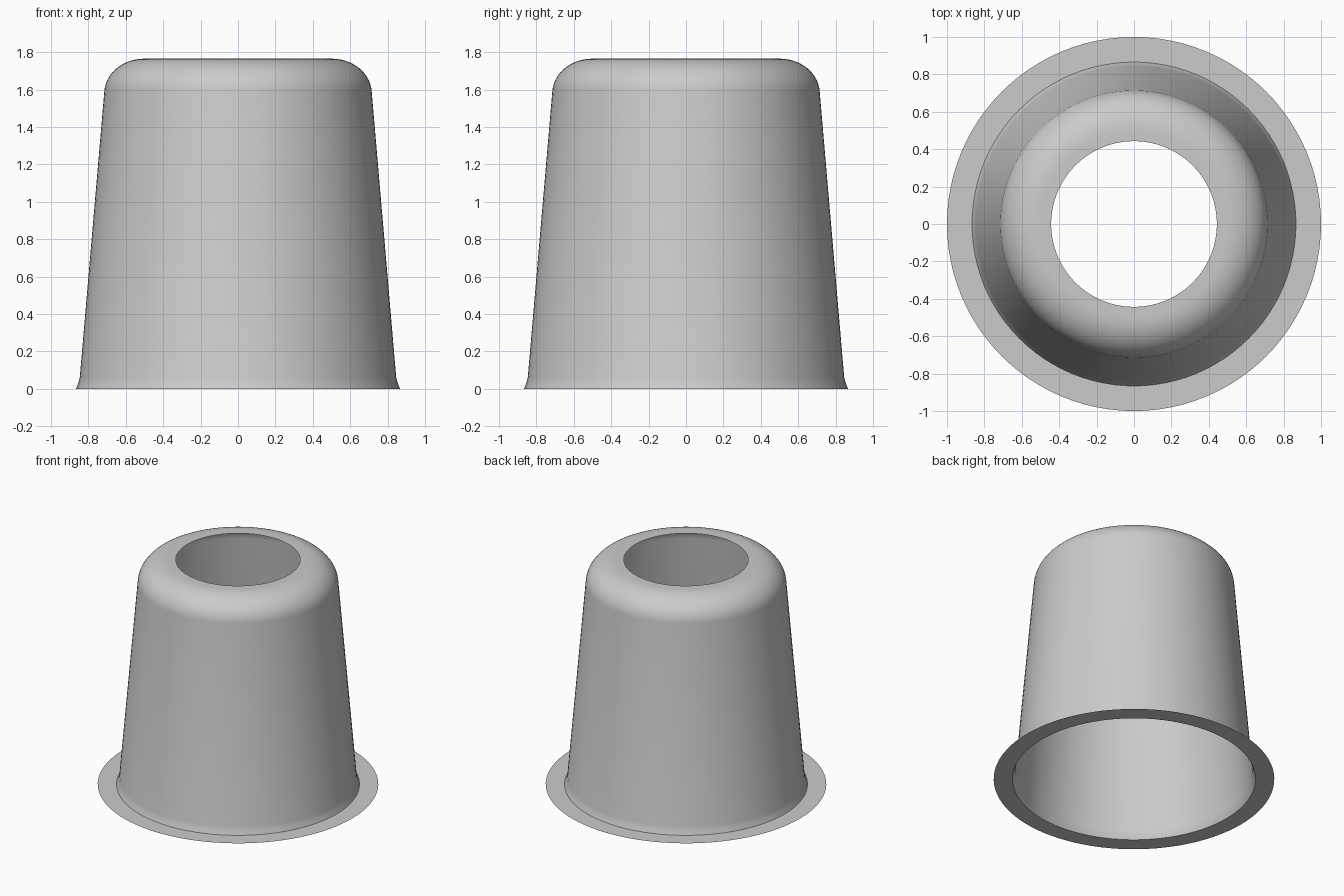
import bpy
import bmesh
from math import sin, cos, pi, radians

cube = bpy.data.objects.get("Cube")
if cube:
    bpy.data.objects.remove(cube, do_unlink=True)

SEGMENTS = 96

# One plain grey for the whole sheet
grey = bpy.data.materials.new("plain grey")
grey.use_nodes = True
colour = (0.6, 0.6, 0.6, 1)
grey.diffuse_color = colour
grey.node_tree.nodes["Principled BSDF"].inputs["Base Color"].default_value = colour


def revolve(name, profile):
    """Turn a (radius, height) profile, listed from outside upward, about z."""
    bm = bmesh.new()
    rings = []
    for r, z in profile:
        angles = [2 * pi * i / SEGMENTS for i in range(SEGMENTS)]
        rings.append([bm.verts.new((r * cos(a), r * sin(a), z)) for a in angles])
    for low, high in zip(rings, rings[1:]):
        for i in range(SEGMENTS):
            j = (i + 1) % SEGMENTS
            bm.faces.new((low[i], low[j], high[j], high[i]))
    mesh = bpy.data.meshes.new(name)
    bm.to_mesh(mesh)
    bm.free()
    mesh.materials.append(grey)
    obj = bpy.data.objects.new(name, mesh)
    bpy.context.collection.objects.link(obj)
    bpy.ops.object.select_all(action="DESELECT")
    obj.select_set(True)
    bpy.context.view_layer.objects.active = obj
    bpy.ops.object.shade_smooth_by_angle(angle=radians(35))
    return obj


# Thin flat flange around the foot
revolve("base_flange", [(1, 0), (0.866, 0)])

# Tapered open shell: flared foot, straight wall, rounded shoulder, rim of the hole
foot = [(0.866, 0), (0.854, 0.03), (0.846, 0.06)]
start, steps = radians(4.3), 14
turns = [start + (pi / 2 - start) * i / steps for i in range(steps + 1)]
shoulder = [(0.5 + 0.215 * cos(t), 1.58 + 0.185 * sin(t)) for t in turns]
revolve("tapered_shell", foot + shoulder + [(0.443, 1.765)])
